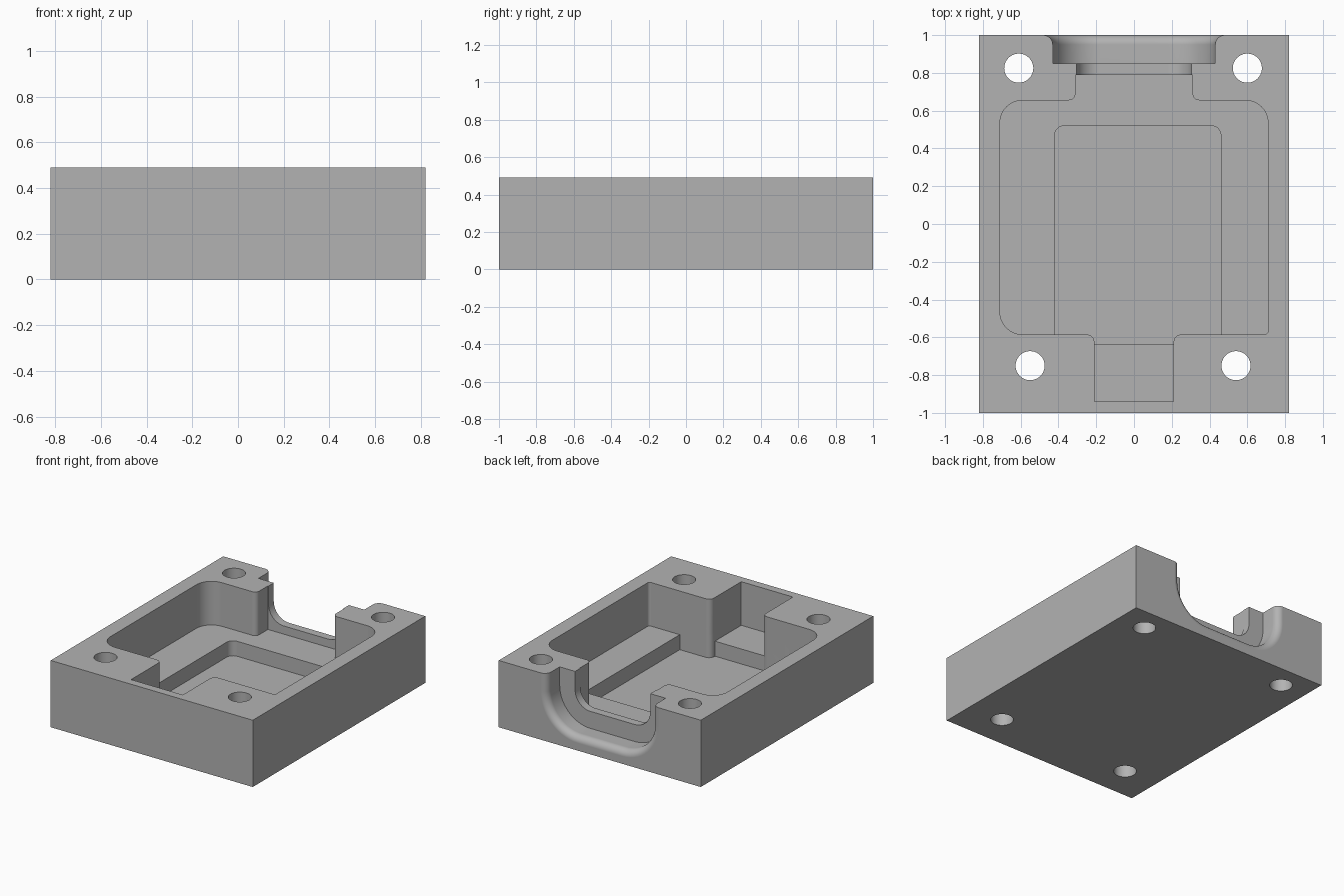
import bpy, bmesh, math
from mathutils import Vector

if "Cube" in bpy.data.objects:
    bpy.data.objects.remove(bpy.data.objects["Cube"])

mat = bpy.data.materials.new("plain grey")
mat.diffuse_color = (0.45, 0.45, 0.45, 1)
mat.use_nodes = True
mat.node_tree.nodes["Principled BSDF"].inputs["Base Color"].default_value = mat.diffuse_color


def loft(name, rings):
    """Closed solid through a list of equal-length point rings."""
    bm = bmesh.new()
    vs = [[bm.verts.new(p) for p in ring] for ring in rings]
    n = len(vs[0])
    for a, b in zip(vs, vs[1:]):
        for i in range(n):
            j = (i + 1) % n
            bm.faces.new((a[i], a[j], b[j], b[i]))
    bm.faces.new(vs[0][::-1])
    bm.faces.new(vs[-1])
    bmesh.ops.recalc_face_normals(bm, faces=bm.faces)
    me = bpy.data.meshes.new(name)
    bm.to_mesh(me)
    bm.free()
    ob = bpy.data.objects.new(name, me)
    bpy.context.collection.objects.link(ob)
    me.materials.append(mat)
    return ob


def rounded(corners, steps=8):
    """Right-angled outline with a radius per corner: (x, y, r)."""
    out = []
    n = len(corners)
    for i, (x, y, r) in enumerate(corners):
        p = Vector((x, y))
        if r == 0:
            out.append(p)
            continue
        d1 = (Vector(corners[i - 1][:2]) - p).normalized()
        d2 = (Vector(corners[(i + 1) % n][:2]) - p).normalized()
        for k in range(steps + 1):
            t = math.pi / 2 * k / steps
            out.append(p + r * (d1 + d2 - d2 * math.cos(t) - d1 * math.sin(t)))
    return out


def prism(name, outline, z0, z1):
    return loft(name, [[(p[0], p[1], z) for p in outline] for z in (z0, z1)])


def u_ring(y, r, half=0.18, zc=0.355, top=0.6, steps=14):
    """U-shaped section in the xz plane, concentric for every r."""
    pts = [(-half - r, y, top)]
    for side, start in ((-1, math.pi), (1, 1.5 * math.pi)):
        for k in range(steps + 1):
            t = start + math.pi / 2 * k / steps
            pts.append((side * half + r * math.cos(t), y, zc + r * math.sin(t)))
    return pts + [(half + r, y, top)]


# Block
body = prism("housing_block", [(-.82, -1), (.82, -1), (.82, 1), (-.82, 1)], 0, 0.49)

# Main pocket with rear neck and front channel
pocket = prism("pocket_cutter", rounded([
    (-.71, -.585, .12), (-.21, -.585, .04), (-.21, -.94, 0), (.21, -.94, 0),
    (.21, -.585, .04), (.71, -.585, .02), (.71, .655, .12), (.31, .655, .035),
    (.31, .79, 0), (-.31, .79, 0), (-.31, .655, .035), (-.71, .655, .12)]), 0.17, 0.6)

# Deeper inner recess
recess = prism("recess_cutter", rounded([
    (-.42, -.585, 0), (-.21, -.585, .04), (-.21, -.635, 0), (.21, -.635, 0),
    (.21, -.585, .04), (.46, -.585, 0), (.46, .52, .05), (-.42, .52, .05)]), 0.06, 0.3)

# Rear opening: narrow U, then wide U with a flared mouth
narrow = loft("narrow_opening_cutter", [u_ring(.75, .125), u_ring(.9, .125)])
f = 0.05
flare = [u_ring(.85, .25)]
for k in range(9):
    t = math.pi / 2 * k / 8
    flare.append(u_ring(.95 + f * math.sin(t), .25 + f * (1 - math.cos(t))))
flare.append(u_ring(1.05, .25 + f))
mouth = loft("mouth_cutter", flare)

# Four through holes
holes = []
for x, y in ((-.61, .825), (.60, .825), (-.55, -.75), (.54, -.75)):
    ring = [(x + .077 * math.cos(math.tau * k / 40), y + .077 * math.sin(math.tau * k / 40))
            for k in range(40)]
    holes.append(prism("hole_cutter", ring, -.1, .6))

# Cut everything from the block
bpy.context.view_layer.objects.active = body
for cutter in [pocket, recess, narrow, mouth] + holes:
    m = body.modifiers.new("cut", 'BOOLEAN')
    m.operation = 'DIFFERENCE'
    m.solver = 'EXACT'
    m.object = cutter
    bpy.ops.object.modifier_apply(modifier=m.name)
    bpy.data.objects.remove(cutter)

# Smooth the rounds, keep edges sharp
bpy.ops.object.select_all(action='DESELECT')
body.select_set(True)
bpy.ops.object.shade_smooth_by_angle(angle=math.radians(30))
wn = body.modifiers.new("flat_face_normals", 'WEIGHTED_NORMAL')
wn.keep_sharp = True
